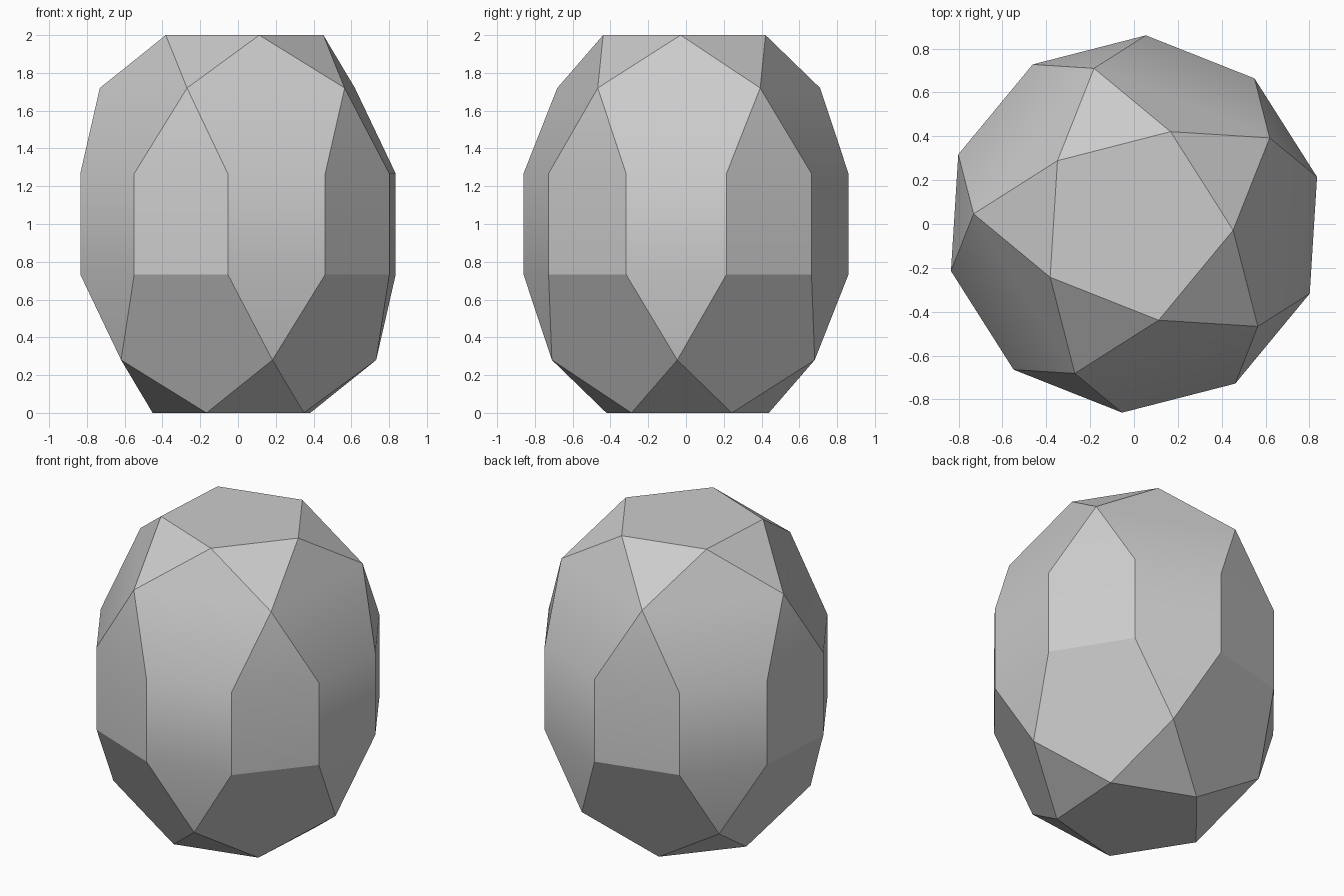
import bpy, bmesh
from math import sin, cos, radians

cube = bpy.data.objects.get("Cube")
if cube:
    bpy.data.objects.remove(cube, do_unlink=True)

# Single grey colour
grey = bpy.data.materials.new("stone_grey")
grey.use_nodes = True
colour = (0.6, 0.6, 0.6, 1)
grey.diffuse_color = colour
grey.node_tree.nodes["Principled BSDF"].inputs["Base Color"].default_value = colour

bm = bmesh.new()


def ring(count, radius, start, z):
    """Evenly spaced vertices around the vertical axis."""
    step = 360 / count
    angles = [radians(start + step * i) for i in range(count)]
    return [bm.verts.new((radius * cos(a), radius * sin(a), z)) for a in angles]


def dome(cap, shoulder, rim, shift):
    """Half of an icosidodecahedron: cap, then alternating triangles and pentagons."""
    bm.faces.new(cap)
    slopes = []
    for i in range(5):
        j = (i + 1) % 5
        r = [rim[(2 * i + shift + k) % 10] for k in range(3)]
        bm.faces.new((cap[i - 1], cap[i], shoulder[i]))
        bm.faces.new((shoulder[i], r[0], r[1]))
        slopes.append(bm.faces.new((cap[i], shoulder[i], r[1], r[2], shoulder[j])))
    return slopes


# Rings from top to bottom, the lower half turned to mirror through the centre
TURN = 14.4
upper_rim = ring(10, 0.862, TURN, 1.267)
lower_rim = ring(10, 0.862, TURN, 0.733)
dome(ring(5, 0.453, TURN + 54, 2), ring(5, 0.733, TURN + 18, 1.72), upper_rim, 0)
under = dome(ring(5, 0.453, TURN + 90, 0), ring(5, 0.733, TURN + 54, 0.28), lower_rim, 1)

# Upright band between the two halves
for i in range(10):
    j = (i + 1) % 10
    bm.faces.new((upper_rim[i], lower_rim[i], lower_rim[j], upper_rim[j]))
bmesh.ops.recalc_face_normals(bm, faces=bm.faces)

# Smooth the shallow edges, keep the facets and the underside crisp
for face in bm.faces:
    face.smooth = True
for edge in bm.edges:
    edge.smooth = edge.calc_face_angle() < radians(30) and not any(f in under for f in edge.link_faces)

mesh = bpy.data.meshes.new("faceted_stone")
bm.to_mesh(mesh)
bm.free()
mesh.materials.append(grey)
stone = bpy.data.objects.new("faceted_stone", mesh)
bpy.context.collection.objects.link(stone)
